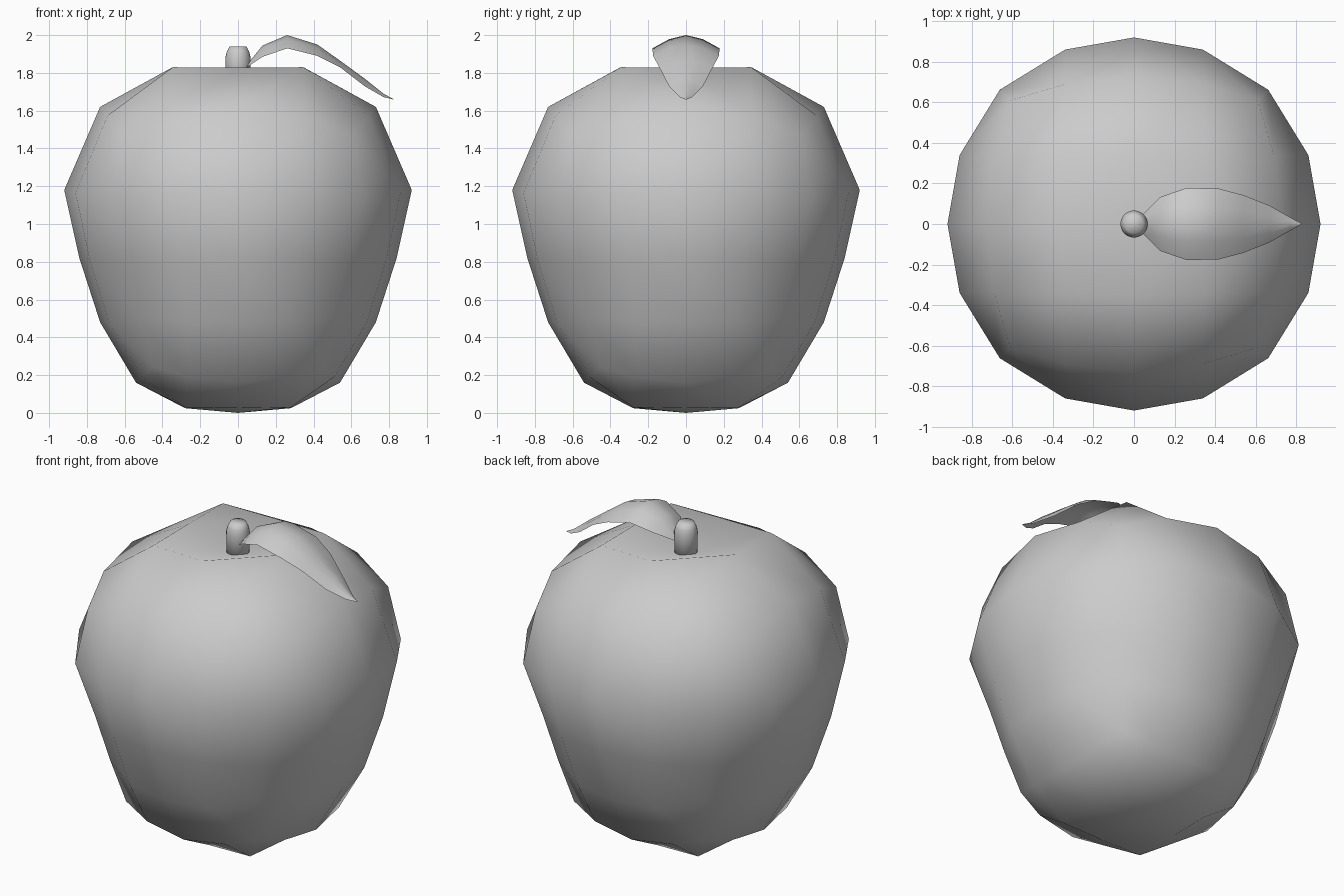
import bpy, bmesh, math

if "Cube" in bpy.data.objects:
    bpy.data.objects.remove(bpy.data.objects["Cube"])


def finish(bm, name):
    bmesh.ops.recalc_face_normals(bm, faces=bm.faces)
    for f in bm.faces:
        f.smooth = True
    me = bpy.data.meshes.new(name)
    bm.to_mesh(me)
    bm.free()
    ob = bpy.data.objects.new(name, me)
    bpy.context.collection.objects.link(ob)
    return ob


# Apple body: cube with 4 x 4 faces per side, shaped with eightfold symmetry.
# Side rows: (far coordinate, near coordinate, height) for mid, quarter, corner
SIDE = {
    2: [(.73, 0, 1.62), (.69, .34, 1.575), (.61, .61, 1.465)],
    1: [(.92, 0, 1.18), (.86, .34, 1.165), (.662, .662, 1.13)],
    0: [(.84, 0, .82), (.785, .31, .81), (.58, .58, .79)],
    -1: [(.73, 0, .48), (.685, .27, .485), (.52, .52, .51)],
    -2: [(.54, 0, .16), (.51, .27, .19), (.455, .455, .245)],
}
# Dimpled top and bottom: centre, mid, diagonal
CAP = {
    2: {(0, 0): (0, 0, 1.74), (1, 0): (.35, 0, 1.828), (1, 1): (.345, .345, 1.83)},
    -2: {(0, 0): (0, 0, 0), (1, 0): (.28, 0, .025), (1, 1): (.28, .28, .03)},
}

bm = bmesh.new()
bmesh.ops.create_cube(bm, size=4)
bmesh.ops.subdivide_edges(bm, edges=bm.edges[:], cuts=3, use_grid_fill=True)
for v in bm.verts:
    i, j, k = (round(c) for c in v.co)
    far, near = max(abs(i), abs(j)), min(abs(i), abs(j))
    a, b, z = SIDE[k][near] if far == 2 else CAP[k][(far, near)]
    x, y = (a, b) if abs(i) >= abs(j) else (b, a)
    v.co = (math.copysign(x, i), math.copysign(y, j), z)
finish(bm, "apple_body")

# Stem: short cylinder with a narrowed top
bm = bmesh.new()
n = 24
rings = []
for r, z in [(.065, 1.70), (.067, 1.88), (.06, 1.91), (.045, 1.94)]:
    rings.append([bm.verts.new((r * math.cos(2 * math.pi * t / n),
                                r * math.sin(2 * math.pi * t / n), z)) for t in range(n)])
for lo, hi in zip(rings, rings[1:]):
    for t in range(n):
        u = (t + 1) % n
        bm.faces.new((lo[t], lo[u], hi[u], hi[t]))
bm.faces.new(rings[0][::-1])
bm.faces.new(rings[-1])
finish(bm, "stem")

# Leaf: arched sheet; stations are x, half width, ridge height, edge height
STATIONS = [(.04, .045, 1.835, 1.825), (.13, .133, 1.945, 1.885), (.26, .178, 2.0, 1.93),
            (.42, .174, 1.95, 1.89), (.54, .142, 1.865, 1.83), (.67, .09, 1.77, 1.73),
            (.77, .033, 1.69, 1.672), (.825, .003, 1.66, 1.659)]
bm = bmesh.new()
rows = []
for x, w, zc, ze in STATIONS:
    rows.append([bm.verts.new((x, w * s, zc + (ze - zc) * abs(s) ** 1.7))
                 for s in (-1, -.5, 0, .5, 1)])
for p, q in zip(rows, rows[1:]):
    for t in range(4):
        bm.faces.new((p[t], q[t], q[t + 1], p[t + 1]))
finish(bm, "leaf")
